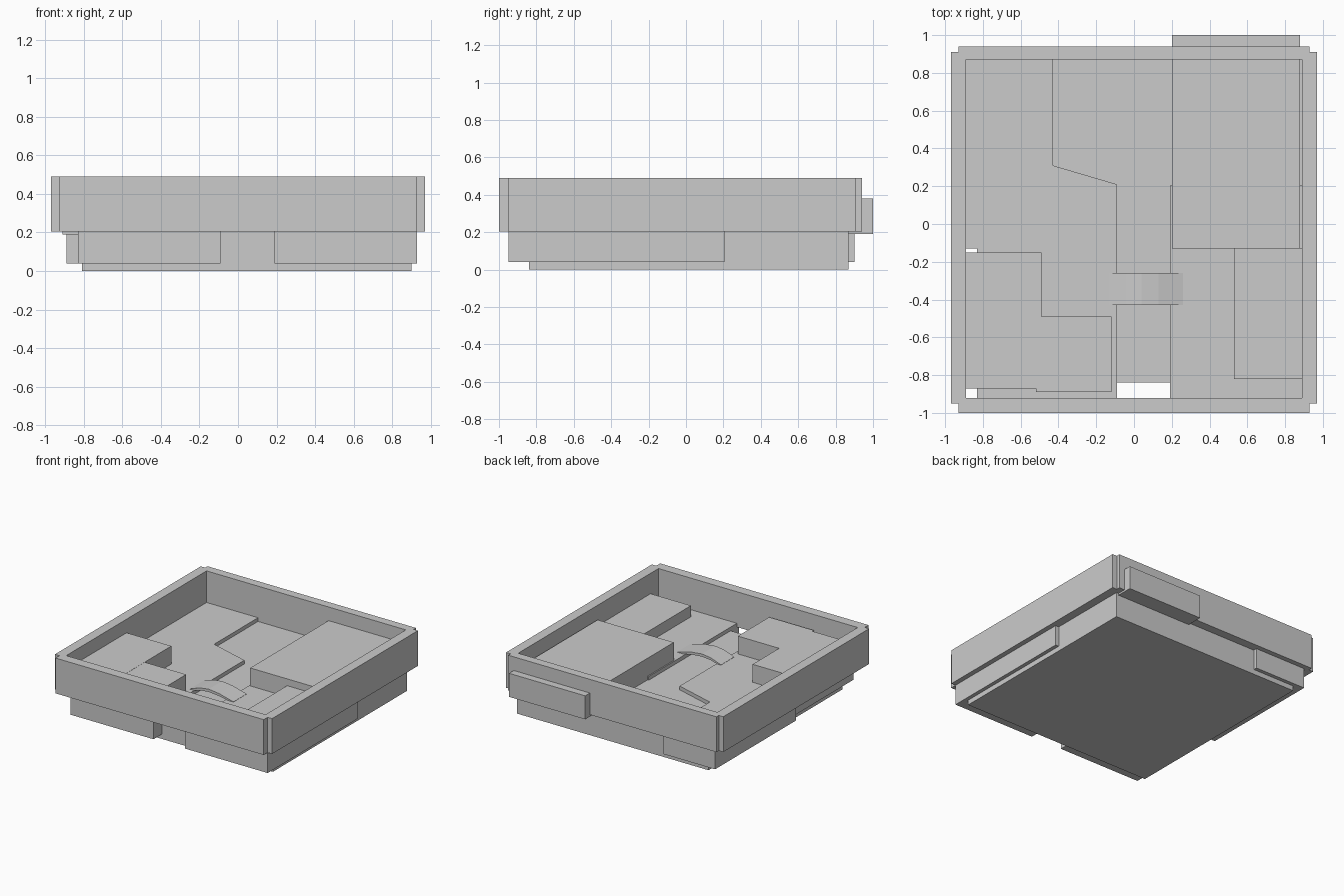
import bpy, bmesh

if "Cube" in bpy.data.objects:
    bpy.data.objects.remove(bpy.data.objects["Cube"])


def prism(name, outline, z0, z1):
    """Extrude a plan outline (x, y) from z0 up to z1."""
    bm = bmesh.new()
    face = bm.faces.new([bm.verts.new((x, y, z0)) for x, y in outline])
    top = bmesh.ops.extrude_face_region(bm, geom=[face])["geom"]
    verts = [v for v in top if isinstance(v, bmesh.types.BMVert)]
    bmesh.ops.translate(bm, verts=verts, vec=(0, 0, z1 - z0))
    bmesh.ops.recalc_face_normals(bm, faces=bm.faces)
    mesh = bpy.data.meshes.new(name)
    bm.to_mesh(mesh)
    bm.free()
    obj = bpy.data.objects.new(name, mesh)
    bpy.context.collection.objects.link(obj)
    return obj


def box(name, x0, x1, y0, y1, z0, z1):
    return prism(name, [(x0, y0), (x1, y0), (x1, y1), (x0, y1)], z0, z1)


# Base, whose top shows as the channel floor
box("base", -0.81, 0.90, -0.84, 0.87, 0, 0.205)

# Raised ground slabs either side of the channel
prism("left_ground", [(-0.89, 0.90), (-0.89, -0.13), (-0.83, -0.13), (-0.83, -0.95),
                      (-0.09, -0.95), (-0.09, 0.21), (-0.43, 0.31), (-0.43, 0.90)], 0.04, 0.235)
box("right_ground", 0.19, 0.93, -0.95, 0.205, 0.04, 0.235)

# Four rim walls, leaving small notches at the corners
box("front_wall", -0.93, 0.93, -1.0, -0.92, 0.205, 0.49)
box("back_wall", -0.93, 0.93, 0.87, 0.94, 0.205, 0.49)
for side, x in (("left", -0.93), ("right", 0.93)):
    box(side + "_wall", x - 0.04, x + 0.04, -0.95, 0.91, 0.205, 0.49)

# Raised platforms
box("back_right_platform", 0.20, 0.88, -0.13, 1.0, 0.19, 0.38)
box("front_right_platform", 0.53, 0.91, -0.82, -0.13, 0.20, 0.325)
box("left_platform", -0.91, -0.49, -0.87, -0.15, 0.19, 0.38)
box("front_platform", -0.52, -0.12, -0.89, -0.49, 0.19, 0.379)

# Arched footbridge over the channel: side profile (x, z) turned upright
profile = [(-0.13, 0.225), (-0.13, 0.237), (-0.04, 0.27), (0.04, 0.28), (0.13, 0.27),
           (0.26, 0.237), (0.26, 0.225), (0.13, 0.25), (0.04, 0.258), (-0.04, 0.25)]
bridge = prism("footbridge", profile, 0.26, 0.43)
for v in bridge.data.vertices:
    x, z, depth = v.co
    v.co = (x, -depth, z)
bridge.data.flip_normals()
